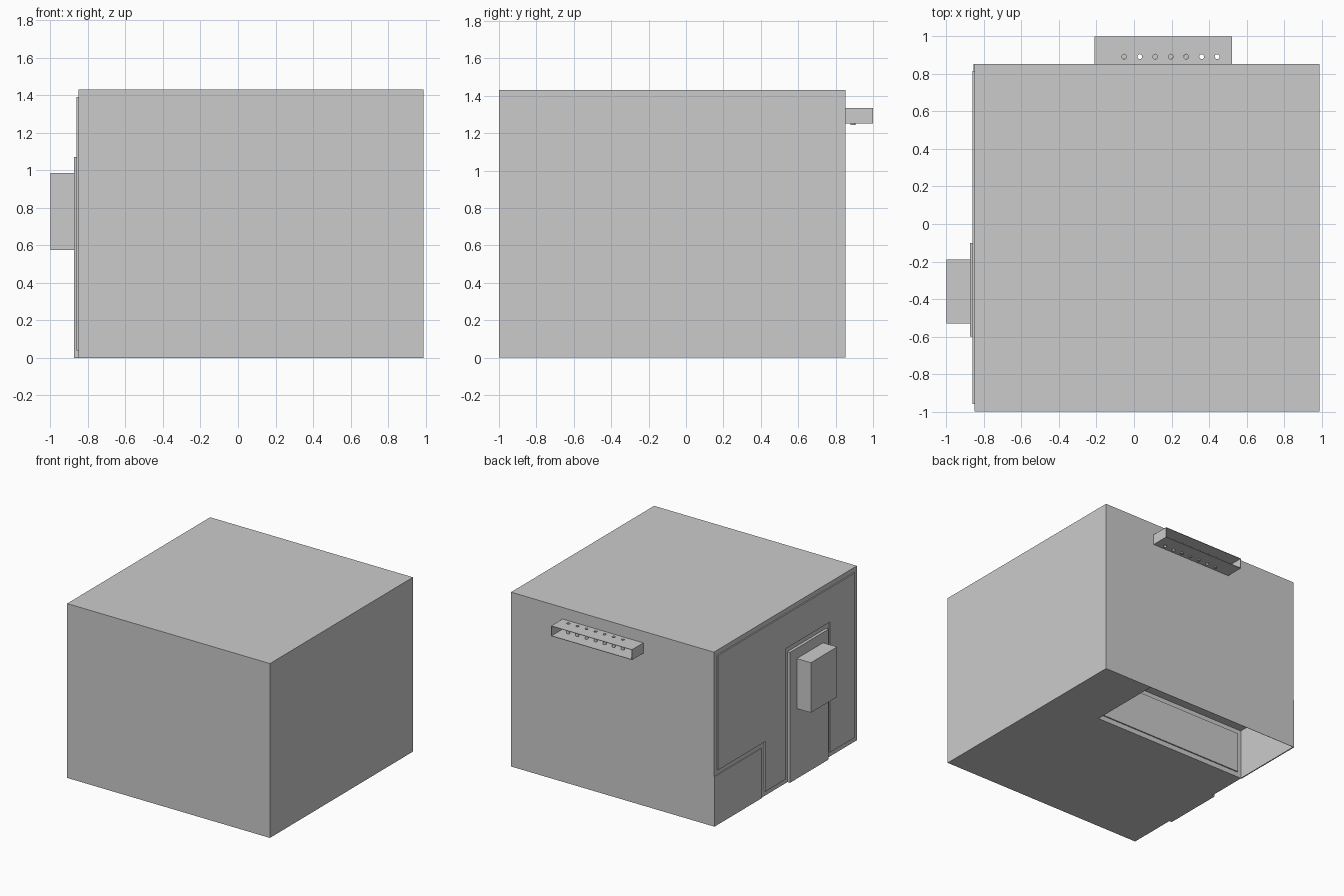
import bpy, bmesh, math

if "Cube" in bpy.data.objects:
    bpy.data.objects.remove(bpy.data.objects["Cube"])

def finish(name, bm):
    bmesh.ops.recalc_face_normals(bm, faces=bm.faces)
    me = bpy.data.meshes.new(name)
    bm.to_mesh(me)
    bm.free()
    ob = bpy.data.objects.new(name, me)
    bpy.context.collection.objects.link(ob)
    return ob

def box(name, lo, hi):
    bm = bmesh.new()
    bmesh.ops.create_cube(bm, size=1)
    for v in bm.verts:
        v.co = [lo[i] + (v.co[i] + 0.5) * (hi[i] - lo[i]) for i in range(3)]
    return finish(name, bm)

def cut(target, cutter):
    m = target.modifiers.new("cut", 'BOOLEAN')
    m.operation = 'DIFFERENCE'
    m.solver = 'EXACT'
    m.object = cutter
    cutter.hide_render = True
    cutter.hide_set(True)

def cylinder(name, x, y, z0, z1, r, caps):
    bm = bmesh.new()
    bmesh.ops.create_cone(bm, cap_ends=caps, segments=12, radius1=r, radius2=r, depth=z1 - z0)
    bmesh.ops.translate(bm, verts=bm.verts, vec=(x, y, (z0 + z1) / 2))
    return finish(name, bm)

LEFT, BACK = -0.85, 0.853

# Main block with a pocket open underneath
body = box("main_block", (LEFT, -1, 0), (0.99, BACK, 1.43))
cut(body, box("pocket_cutter", (LEFT + 0.003, 0.24, -0.1), (0.55, BACK - 0.003, 0.41)))

# Raised panel on the left side, stepping round the doorway and the corner cover
outline = [(-.96, .04), (-.96, 1.39), (.815, 1.39), (.815, .45), (.2, .45),
           (.2, .04), (-.06, .04), (-.06, 1.11), (-.64, 1.11), (-.64, .04)]
bm = bmesh.new()
face = bm.faces.new([bm.verts.new((LEFT, y, z)) for y, z in outline])
ext = bmesh.ops.extrude_face_region(bm, geom=[face])
for v in [g for g in ext["geom"] if isinstance(g, bmesh.types.BMVert)]:
    v.co.x -= 0.01
finish("side_panel", bm)

# Corner cover and the trim panel inside the pocket
box("corner_cover", (LEFT - 0.006, 0.24, 0), (LEFT, BACK, 0.41))
box("pocket_panel", (-0.81, 0.238, 0.04), (0.51, 0.25, 0.37))

# Door slab with its block
box("door", (-0.873, -0.6, 0), (LEFT, -0.1, 1.07))
box("door_block", (-1, -0.53, 0.575), (-0.87, -0.19, 0.985))

# Open-fronted tray on the back
tray = box("back_tray", (-0.21, BACK, 1.25), (0.523, 1, 1.335))
t = 0.004
cut(tray, box("tray_cutter", (-0.21 + t, BACK + t, 1.25 + t), (0.523 - t, 1.1, 1.335 - t)))

# Row of tubes through the tray; three of them open at the bottom
for i in range(7):
    x = -0.052 + i * 0.0825
    cut(tray, cylinder("tube_cutter", x, 0.892, 1.2, 1.4, 0.013, True))
    cylinder("tube", x, 0.892, 1.243, 1.335, 0.013, False)
    if i not in (1, 5, 6):
        cylinder("tube_cap", x, 0.892, 1.243, 1.246, 0.0125, True)
